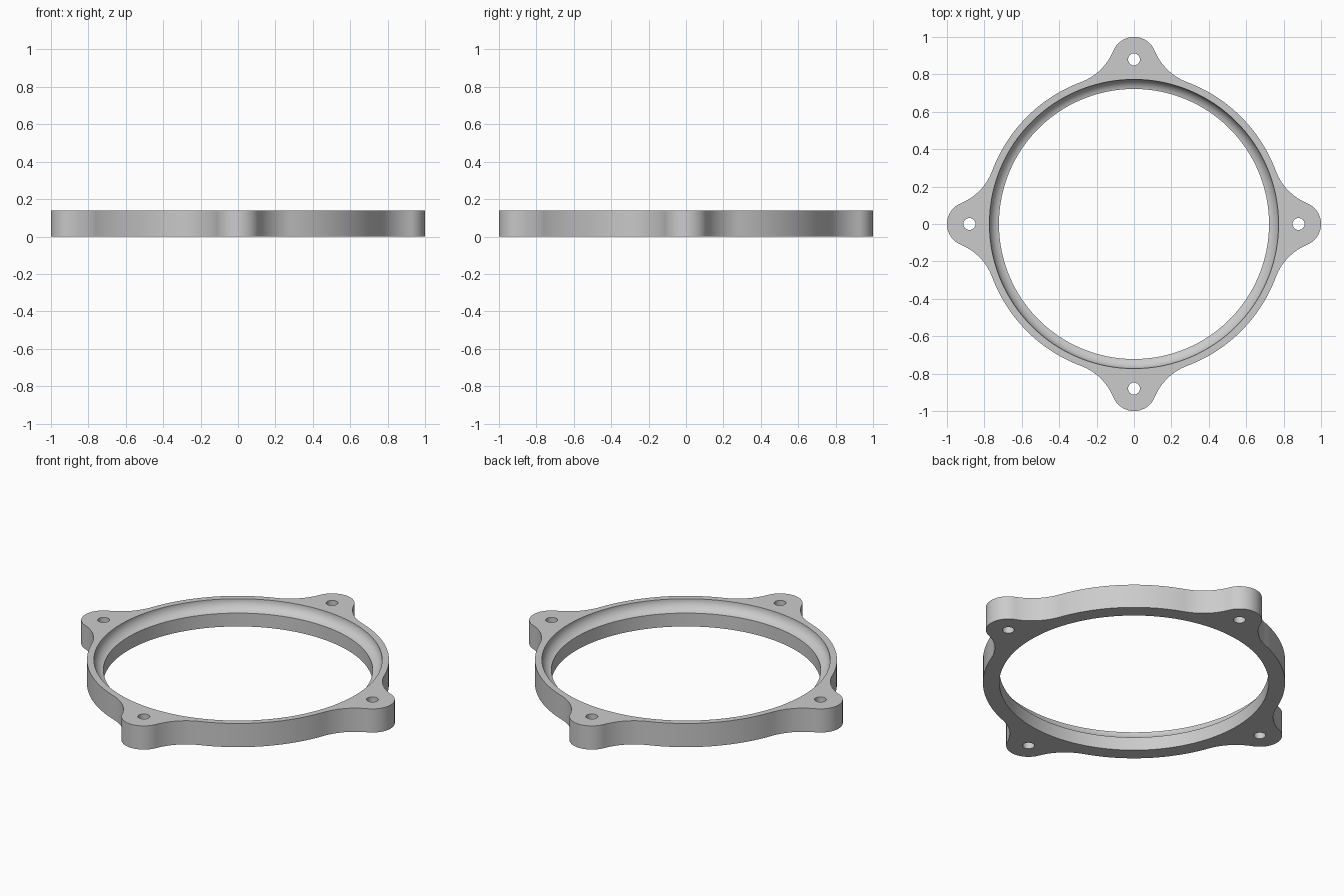
import bpy
import bmesh
from math import acos, asin, cos, sin, pi, atan2, radians
from mathutils import Vector

HEIGHT = 0.14
RING_R = 0.81
LUG_DIST, LUG_R, HOLE_R = 0.88, 0.12, 0.032
FILLET_R = 0.3
BORE_R, LIP_R = 0.722, 0.773
COVE_C, COVE_R = 0.711, 0.062

if "Cube" in bpy.data.objects:
    bpy.data.objects.remove(bpy.data.objects["Cube"])

grey = bpy.data.materials.new("light grey")
grey.use_nodes = True
grey.diffuse_color = (0.6, 0.6, 0.6, 1)
grey.node_tree.nodes["Principled BSDF"].inputs["Base Color"].default_value = (0.6, 0.6, 0.6, 1)


def arc(center, radius, start, end, steps):
    return [Vector((center[0] + radius * cos(a), center[1] + radius * sin(a)))
            for a in (start + (end - start) * i / steps for i in range(steps + 1))]


def make_object(name, bm):
    bmesh.ops.recalc_face_normals(bm, faces=bm.faces)
    mesh = bpy.data.meshes.new(name)
    bm.to_mesh(mesh)
    bm.free()
    mesh.materials.append(grey)
    obj = bpy.data.objects.new(name, mesh)
    bpy.context.collection.objects.link(obj)
    return obj


def extrude_outline(name, points, z0, z1):
    bm = bmesh.new()
    face = bm.faces.new([bm.verts.new((p.x, p.y, z0)) for p in points])
    result = bmesh.ops.extrude_face_region(bm, geom=[face])
    top = [v for v in result["geom"] if isinstance(v, bmesh.types.BMVert)]
    bmesh.ops.translate(bm, verts=top, vec=(0, 0, z1 - z0))
    return make_object(name, bm)


def lathe(name, profile, segments):
    rings = []
    bm = bmesh.new()
    for r, z in profile:
        rings.append([bm.verts.new((r * cos(2 * pi * i / segments),
                                    r * sin(2 * pi * i / segments), z))
                      for i in range(segments)])
    for low, high in zip(rings, rings[1:]):
        for i in range(segments):
            j = (i + 1) % segments
            bm.faces.new((low[i], low[j], high[j], high[i]))
    bm.faces.new(rings[0])
    bm.faces.new(rings[-1])
    return make_object(name, bm)


# Quarter outline: lug tip, concave fillet, ring arc, concave fillet
a, b = RING_R + FILLET_R, LUG_R + FILLET_R
theta = acos((LUG_DIST ** 2 + a ** 2 - b ** 2) / (2 * LUG_DIST * a))
fx, fy = a * cos(theta), a * sin(theta)
phi = atan2(fy, fx - LUG_DIST)
tip = arc((LUG_DIST, 0), LUG_R, -phi, phi, 28)
fillet = arc((fx, fy), FILLET_R, phi + pi, theta + pi, 14)
ring = arc((0, 0), RING_R, theta, pi / 2 - theta, 28)
mirrored = [Vector((p.y, p.x)) for p in reversed(fillet)]
quarter = tip[:-1] + fillet[:-1] + ring[:-1] + mirrored[:-1]

outline = []
for k in range(4):
    c, s = cos(k * pi / 2), sin(k * pi / 2)
    outline += [Vector((c * p.x - s * p.y, s * p.x + c * p.y)) for p in quarter]
frame = extrude_outline("mounting_ring", outline, 0, HEIGHT)

# Bore with a rounded cove under the top lip
end = acos((BORE_R - COVE_C) / COVE_R)
cove = arc((COVE_C, HEIGHT), COVE_R, -end, 0, 12)
profile = [(BORE_R, -0.1)] + [tuple(p) for p in cove] + [(LIP_R, HEIGHT + 0.1)]
cutters = [lathe("bore_cutter", profile, 180)]

# Screw holes through the lugs
for k in range(4):
    center = (LUG_DIST * cos(k * pi / 2), LUG_DIST * sin(k * pi / 2))
    circle = arc(center, HOLE_R, 0, 2 * pi, 32)[:-1]
    cutters.append(extrude_outline("hole_cutter", circle, -0.1, HEIGHT + 0.1))

bpy.ops.object.select_all(action="DESELECT")
bpy.context.view_layer.objects.active = frame
frame.select_set(True)
for cutter in cutters:
    cutter.hide_render = True
    cut = frame.modifiers.new("cut", "BOOLEAN")
    cut.operation = "DIFFERENCE"
    cut.solver = "EXACT"
    cut.object = cutter
    bpy.ops.object.modifier_apply(modifier=cut.name)
    bpy.data.objects.remove(cutter)

bpy.ops.object.shade_smooth_by_angle(angle=radians(30))
